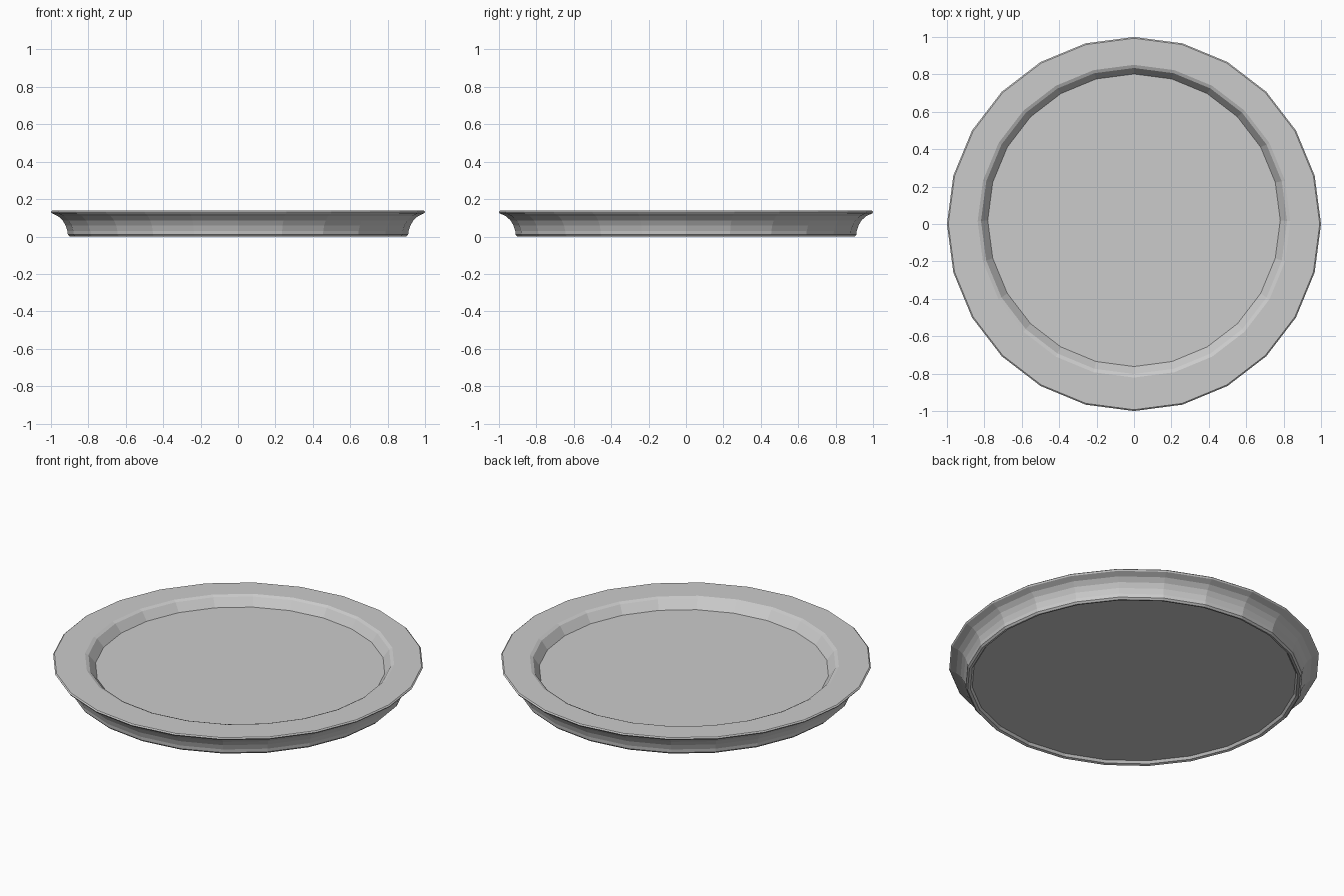
import bpy, bmesh
from math import cos, sin, pi

if "Cube" in bpy.data.objects:
    bpy.data.objects.remove(bpy.data.objects["Cube"])

SIDES = 24

# cross-section as (radius, height, y shift), from underside centre to floor centre
profile = [
    # shallow recess under the foot
    (0.875, 0.018, 0), (0.885, 0.004, 0),
    # foot and concave outer flare
    (0.90, 0.0, 0), (0.91, 0.01, 0), (0.912, 0.03, 0), (0.922, 0.06, 0),
    (0.938, 0.087, 0), (0.962, 0.109, 0), (0.995, 0.124, 0),
    # flat rim
    (1.0, 0.132, 0), (0.993, 0.138, 0),
    # inner step down to the plate floor, slightly off-centre
    (0.836, 0.138, 0.015), (0.818, 0.130, 0.016), (0.782, 0.082, 0.02),
]

bm = bmesh.new()
rings = []
for r, z, dy in profile:
    rings.append([bm.verts.new((r * cos(2 * pi * i / SIDES),
                                r * sin(2 * pi * i / SIDES) + dy, z))
                  for i in range(SIDES)])
for a, b in zip(rings, rings[1:]):
    for i in range(SIDES):
        j = (i + 1) % SIDES
        bm.faces.new((a[i], a[j], b[j], b[i]))

# underside and plate floor
bm.faces.new(rings[0][::-1])
bm.faces.new(rings[-1])
bmesh.ops.recalc_face_normals(bm, faces=bm.faces)

mesh = bpy.data.meshes.new("plate")
bm.to_mesh(mesh)
bm.free()
plate = bpy.data.objects.new("plate", mesh)
bpy.context.collection.objects.link(plate)
